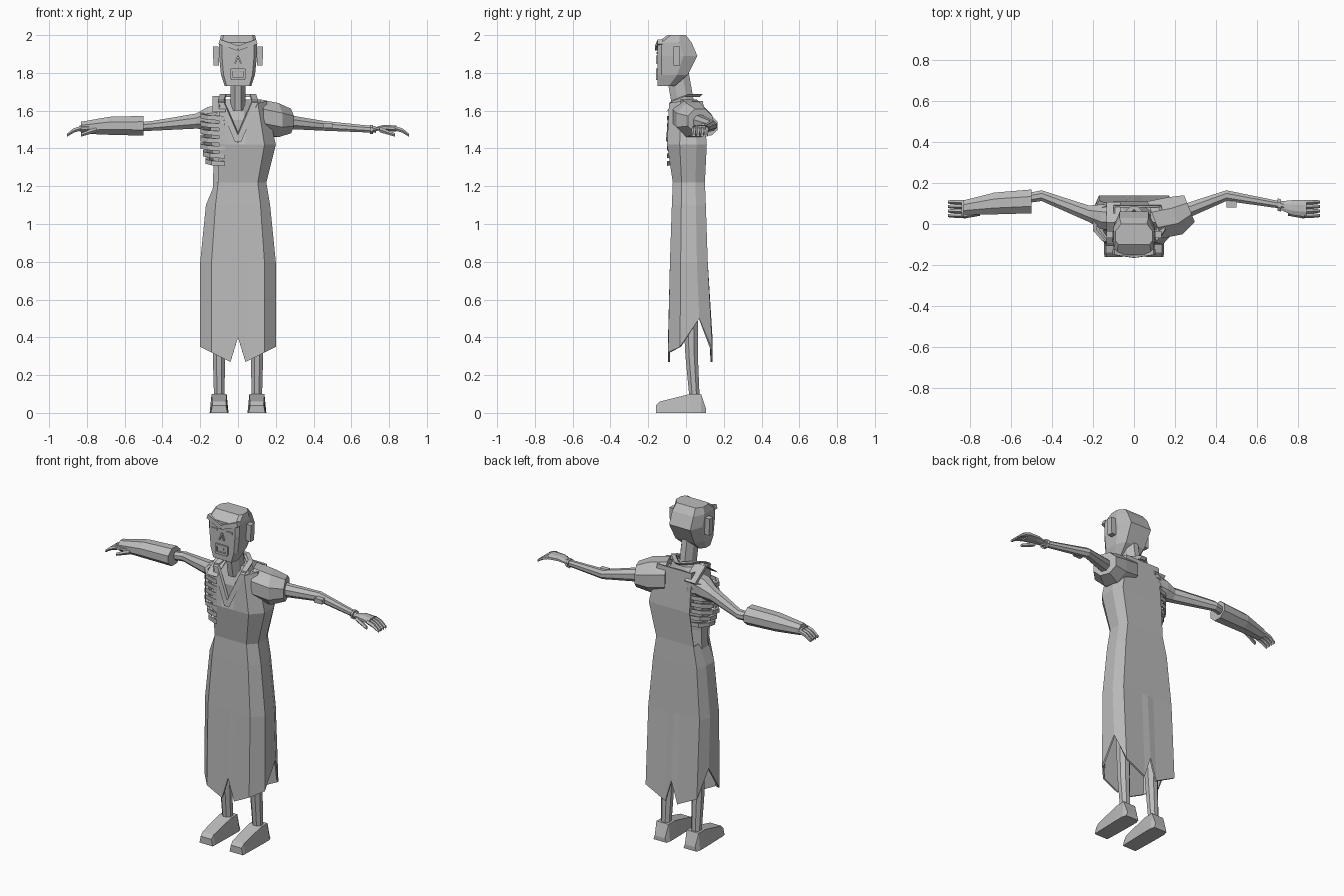
import bpy, bmesh, math
from mathutils import Vector

default_cube = bpy.data.objects.get("Cube")
if default_cube:
    bpy.data.objects.remove(default_cube, do_unlink=True)

grey = bpy.data.materials.new("plain_grey")
grey.use_nodes = True
grey.diffuse_color = (.5, .5, .5, 1)
grey.node_tree.nodes["Principled BSDF"].inputs["Base Color"].default_value = grey.diffuse_color

SIDES = {"left": 1, "right": -1}


def finish(name, bm):
    bmesh.ops.recalc_face_normals(bm, faces=bm.faces)
    mesh = bpy.data.meshes.new(name)
    bm.to_mesh(mesh)
    bm.free()
    mesh.materials.append(grey)
    part = bpy.data.objects.new(name, mesh)
    bpy.context.collection.objects.link(part)
    return part


def skin(bm, rings):
    """Join neighbouring rings with quads; a shorter ring leaves its side open."""
    rows = [[bm.verts.new(point) for point in ring] for ring in rings]
    for lower, upper in zip(rows, rows[1:]):
        count = len(upper)
        steps = count if len(lower) == count else count - 1
        for i in range(steps):
            j = (i + 1) % count
            bm.faces.new((lower[i], lower[j], upper[j], upper[i]))
    return rows


def loft(name, rings):
    bm = bmesh.new()
    rows = skin(bm, rings)
    bm.faces.new(rows[0])
    bm.faces.new(rows[-1])
    return finish(name, bm)


def tube(name, stations, side=1, upright=False, flat=1, skew=0, sides=8):
    """Faceted tube through stations of x, y, z and radius."""
    rings = []
    for x, y, z, radius in stations:
        ring = []
        for i in range(sides):
            turn = math.tau * (i + .5) / sides
            reach = radius / math.cos(math.pi / sides)
            u, v = reach * math.cos(turn), reach * flat * math.sin(turn)
            point = (x + u, y + v, z) if upright else (x + skew * u, y + u, z + v)
            ring.append((side * point[0], point[1], point[2]))
        rings.append(ring)
    return loft(name, rings)


def bar(name, path, wide, thin, depth=(0, 1, 0)):
    """Rectangular bar along a path, thin in the depth direction."""
    path = [Vector(point) for point in path]
    across = (path[-1] - path[0]).cross(Vector(depth)).normalized() * wide
    out = Vector(depth).normalized() * thin
    return loft(name, [[p - across - out, p + across - out, p + across + out, p - across + out]
                       for p in path])


# Robe: a slit skirt closed all round, and a bodice open on the right
def robe_row(z, width, front, back):
    slit = .04
    front_edge = [(x, front, z) for x in (-.7 * width, -slit, 0, slit, .7 * width)]
    left_side = [(width, front / 3, z), (width, back / 2, z)]
    back_edge = [(x, back, z) for x in (.85 * width, slit, 0, -slit, -.85 * width)]
    right_side = [(-x, y, z) for x, y, z in reversed(left_side)]
    return front_edge + left_side + back_edge + right_side


def clip_right(row, limit):
    return [(max(x, -limit), y, z) for x, y, z in row]


slits = (2, 6, 9, 12)
hem = [(x, y, .25 + abs(x) / 2 + (.15 if i in slits else 0))
       for i, (x, y, z) in enumerate(robe_row(0, .2, -.095, .14))]
skirt = [hem, robe_row(.8, .2, -.085, .115), robe_row(1.1, .17, -.075, .105),
         clip_right(robe_row(1.22, .15, -.07, .1), .12)]
bodice = [robe_row(1.42, .2, -.1, .11), robe_row(1.65, .15, -.09, .09)]
bodice = [clip_right(row, .1)[:-2] for row in bodice]
bodice[1] = [(x, y, min(z, 1.43 + 2 * abs(x)) if y < 0 else z) for x, y, z in bodice[1]]
bm = bmesh.new()
top_row = skin(bm, skirt + bodice)[-1]
bm.faces.new(top_row[4:8])
robe = finish("robe", bm)
robe.modifiers.new("cloth_thickness", "SOLIDIFY").thickness = .01

# Short sleeve, shoulder strap and crossed collar
tube("left_sleeve", [(.1, .02, 1.57, .09), (.2, .04, 1.55, .09), (.27, .075, 1.545, .065)],
     skew=-.4)
slope = (0, 1, 1)
bar("right_shoulder_strap", [(-.1, -.1, 1.6), (-.1, 0, 1.67), (-.1, .1, 1.6)], .035, .01, slope)
for label, side in SIDES.items():
    bar(label + "_collar", [(0, -.1, 1.44), (.09 * side, -.08, 1.65), (.08 * side, 0, 1.68),
                            (0, .08, 1.68)], .016, .01, slope)

# Bare torso with ribs showing on the right
tube("torso", [(-.02, .01, 1, .12), (-.02, .01, 1.3, .11), (-.02, .01, 1.55, .13),
               (0, .01, 1.66, .07)], upright=True, flat=.65)
for i in range(7):
    height = 1.335 + i * .04
    reach = .085 + .015 * min(i, 2)
    arc = [math.pi * (step / 5 - .5) for step in range(6)]
    bar("rib", [(-.08 - reach * math.cos(a), .1 * math.sin(a), height + .015 * math.sin(a))
                for a in arc], .01, .012, depth=(0, 0, 1))

# Neck and flat-faced head
tube("neck", [(0, -.01, 1.6, .04), (0, -.045, 1.8, .04)], upright=True, flat=1.5)
head = []
for z, width, front, back in ((1.73, .07, -.15, -.06), (1.79, .09, -.15, .01),
                              (1.89, .1, -.15, .06), (1.96, .1, -.15, .03), (2, .09, -.1, 0)):
    cheek = front + .65 * (back - front)
    half = [(.85 * width, front), (width, front + .02), (width, cheek), (.7 * width, back)]
    head.append([(x, y, z) for x, y in half] + [(-x, y, z) for x, y in reversed(half)])
loft("head", head)

# Brows, eyes, ears, nose and mouth
face = -.152
for label, side in SIDES.items():
    bar(label + "_brow", [(0, face, 1.93), (.1 * side, face + .015, 1.965)], .013, .013)
    bar(label + "_eye", [(.03 * side, face, 1.905), (.07 * side, face, 1.905)], .006, .004)
    bar(label + "_nose_edge", [(0, face, 1.89), (.016 * side, face, 1.85)], .004, .006)
    bar(label + "_mouth_corner", [(.036 * side, face, 1.77), (.036 * side, face, 1.82)], .006, .007)
    bar(label + "_ear", [(.115 * side, -.05, 1.84), (.118 * side, -.05, 1.94)], .015, .017)
for label, z in (("upper_lip", 1.815), ("lower_lip", 1.77)):
    bar(label, [(-.036, face, z), (.036, face, z)], .007, .008)
for i in range(4):
    x = .014 * (i - 1.5)
    bar("tooth", [(x, face, 1.79), (x, face, 1.81)], .006, .004)

# Arms, with a wrist band on the left and a forearm wrap on the right
for label, side in SIDES.items():
    tube(label + "_arm", [(.08, .03, 1.57, .06), (.16, .035, 1.56, .06), (.22, .05, 1.545, .04),
                          (.45, .138, 1.52, .026), (.73, .09, 1.5, .017)], side)
tube("left_wrist_band", [(.7, .095, 1.5, .03), (.715, .09, 1.5, .03)], flat=.8)
bar("left_elbow_bone", [(.45, .1, 1.52), (.5, .1, 1.52)], .013, .02)
tube("right_forearm_wrap", [(.5, .11, 1.52, .058), (.68, .1, 1.52, .053), (.83, .08, 1.51, .035)],
     side=-1, flat=.9)

# Hands, legs and shoes
for label, side in SIDES.items():
    tube(label + "_palm", [(.71, .09, 1.5, .02), (.77, .08, 1.51, .036), (.84, .076, 1.505, .042)],
         side, flat=.4)
    for i in range(4):
        y = .042 + i * .022
        tube(label + "_finger", [(.83, y, 1.507, .01), (.87, y, 1.495, .01), (.905, y, 1.47, .007)],
             side, sides=5)
    tube(label + "_thumb", [(.75, .055, 1.5, .012), (.83, .036, 1.472, .008)], side, sides=5)
    tube(label + "_leg", [(.1, .045, .08, .027), (.1, .03, .3, .033), (.085, .01, 1, .05)],
         side, upright=True)
    shoe = []
    for y, top in ((-.16, .04), (-.14, .06), (.02, .1), (.08, .1), (.105, .025)):
        half = .04 + top / 10
        outline = [(-half, 0), (half, 0), (.8 * half, top), (-.8 * half, top)]
        shoe.append([(.1 * side + x, y, z) for x, z in outline])
    loft(label + "_shoe", shoe)
